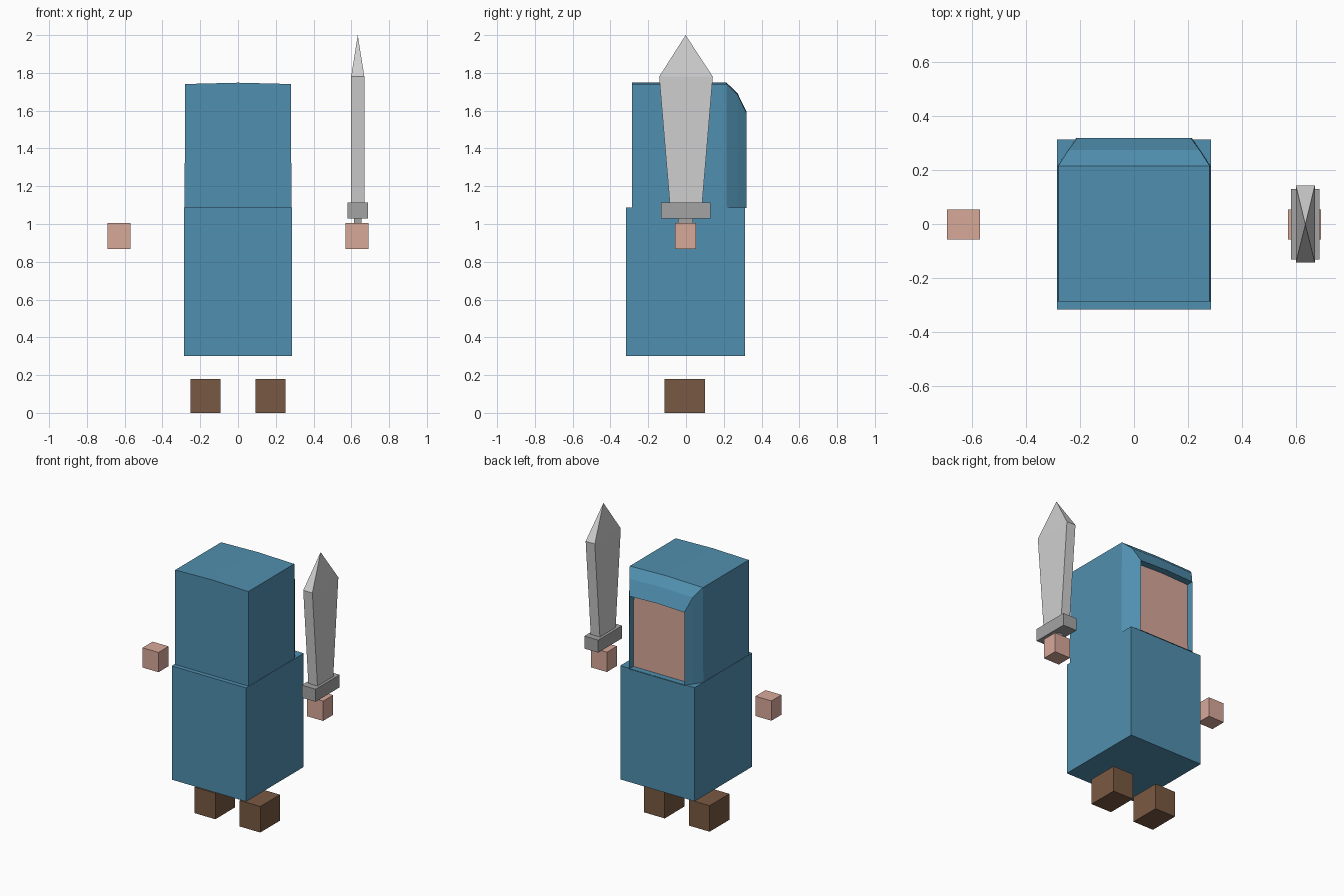
import bpy, bmesh

if "Cube" in bpy.data.objects:
    bpy.data.objects.remove(bpy.data.objects["Cube"])


def material(name, rgb):
    m = bpy.data.materials.new(name)
    lin = [(c / 255 / 12.92) if c < 10 else ((c / 255 + 0.055) / 1.055) ** 2.4 for c in rgb]
    m.diffuse_color = (*lin, 1)
    m.use_nodes = True
    m.node_tree.nodes["Principled BSDF"].inputs["Base Color"].default_value = m.diffuse_color
    return m


BLUE = material("blue cloth", (80, 143, 175))
SKIN = material("skin", (216, 169, 154))
BROWN = material("brown leather", (121, 89, 66))
STEEL = material("light steel", (207, 207, 207))
GREY = material("grey metal", (164, 164, 164))


def finish(name, bm, *mats):
    bmesh.ops.recalc_face_normals(bm, faces=bm.faces)
    me = bpy.data.meshes.new(name)
    bm.to_mesh(me)
    bm.free()
    for m in mats:
        me.materials.append(m)
    ob = bpy.data.objects.new(name, me)
    bpy.context.collection.objects.link(ob)
    return ob


def box(name, lo, hi, mat):
    bm = bmesh.new()
    bmesh.ops.create_cube(bm, size=1)
    for v in bm.verts:
        v.co = [(a + b) / 2 + c * (b - a) for a, b, c in zip(lo, hi, v.co)]
    return finish(name, bm, mat)


# Body, feet and hands
box("body", (-0.285, -0.317, 0.30), (0.285, 0.312, 1.087), BLUE)
for side, s in (("left", -1), ("right", 1)):
    x = 0.172 * s
    box(side + "_foot", (x - 0.079, -0.115, 0), (x + 0.079, 0.10, 0.18), BROWN)
    x = 0.63 * s
    box(side + "_hand", (x - 0.061, -0.057, 0.868), (x + 0.061, 0.053, 1.005), SKIN)

# Hood lofted along y: (y, half width, top height), last step is the recessed opening
stations = [(-0.287, 0.280, 1.741), (0.215, 0.280, 1.741), (0.273, 0.243, 1.685),
            (0.319, 0.210, 1.590), (0.274, 0.208, 1.588)]
bm = bmesh.new()
rings = []
for y, w, top in stations:
    pts = [(-w - 0.003, 1.086), (-w, top), (0, top + 0.007), (w, top), (w + 0.003, 1.086)]
    rings.append([bm.verts.new((x, y, z)) for x, z in pts])
for a, b in zip(rings, rings[1:]):
    for i in range(5):
        j = (i + 1) % 5
        bm.faces.new((a[i], a[j], b[j], b[i]))
bm.faces.new(rings[0])
face_panel = bm.faces.new(rings[-1])
face_panel.material_index = 1
finish("hood_and_face", bm, BLUE, SKIN)

# Sword: grip, guard and a widening blade with a pyramid tip
X = 0.634
box("sword_grip", (X - 0.02, -0.042, 0.99), (X + 0.02, 0.038, 1.04), GREY)
box("sword_guard", (X - 0.053, -0.132, 1.028), (X + 0.053, 0.130, 1.115), GREY)
bm = bmesh.new()
rows = []
for z, hy in ((1.11, 0.086), (1.78, 0.142)):
    rows.append([bm.verts.new((X + sx * 0.035, sy * hy, z))
                 for sx, sy in ((-1, -1), (1, -1), (1, 1), (-1, 1))])
tip = bm.verts.new((X, -0.002, 2.0))
bm.faces.new(rows[0])
for i in range(4):
    j = (i + 1) % 4
    bm.faces.new((rows[0][i], rows[0][j], rows[1][j], rows[1][i]))
    bm.faces.new((rows[1][i], rows[1][j], tip))
finish("sword_blade", bm, STEEL)
